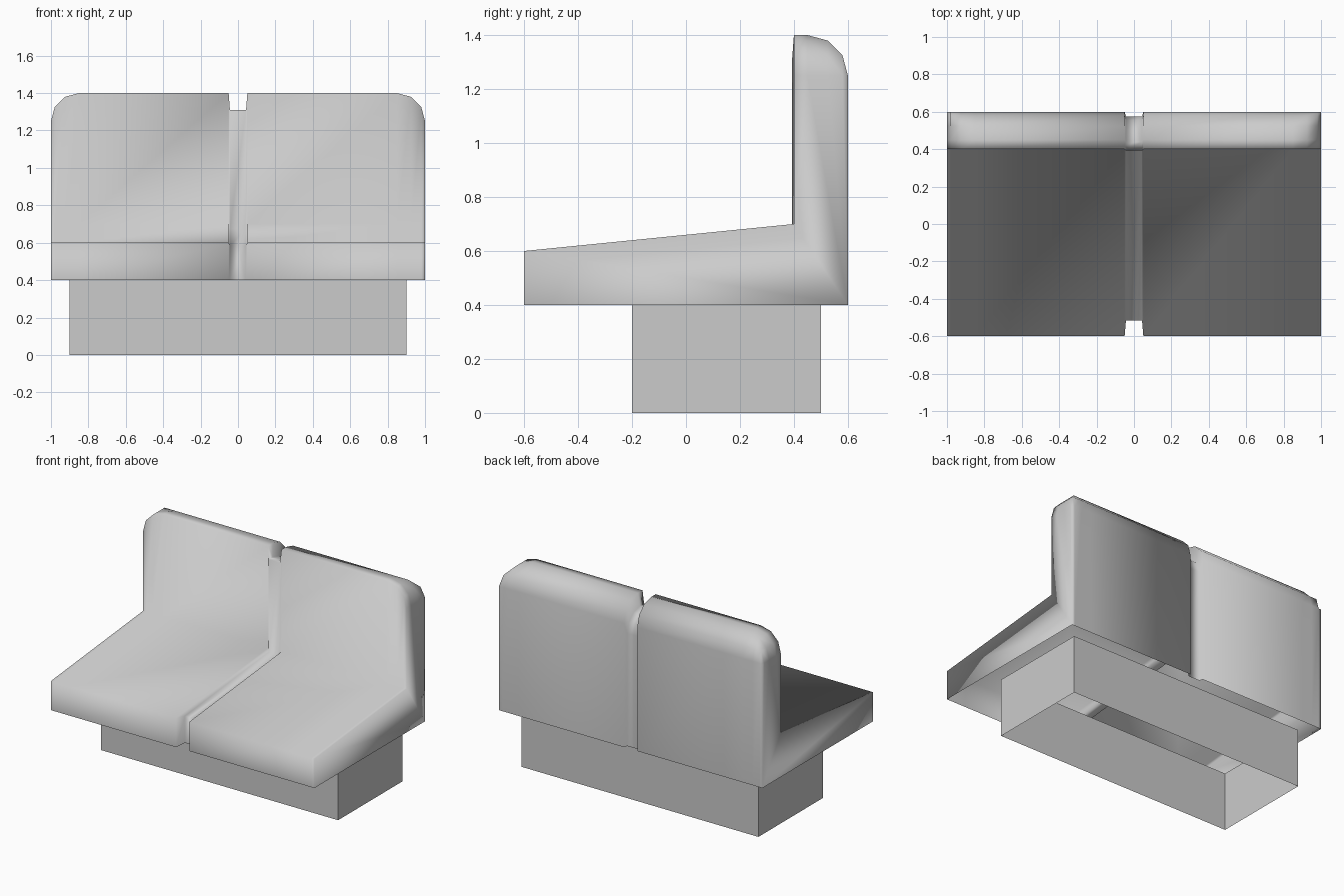
import bpy, bmesh
from math import sin, cos, radians

if "Cube" in bpy.data.objects:
    bpy.data.objects.remove(bpy.data.objects["Cube"])


def make_object(name, bm, smooth):
    bmesh.ops.recalc_face_normals(bm, faces=bm.faces[:])
    mesh = bpy.data.meshes.new(name)
    bm.to_mesh(mesh)
    bm.free()
    for p in mesh.polygons:
        p.use_smooth = smooth
    obj = bpy.data.objects.new(name, mesh)
    bpy.context.collection.objects.link(obj)
    return obj


# Rounded corner shared by the back edge and the ends of the backrest
R = 0.15
arc = [(R * sin(radians(a)), R * cos(radians(a))) for a in (0, 30, 60, 90)]

# Side profile (y, z), open along the underside
profile = [(-0.6, 0.4), (-0.6, 0.6), (0.4, 0.7), (0.4, 1.4)]
profile += [(0.45 + s, 1.25 + c) for s, c in arc]
profile += [(0.6, 0.4)]

# Smaller profile for the sunken strip between the two seats
K, CY, CZ = 0.908, 0.326, 0.42
strip = [(CY + K * (y - CY), max(0.4, CZ + K * (z - CZ))) for y, z in profile]
strip[0] = (strip[0][0], 0.4)
strip[-1] = (strip[-1][0], 0.4)

# Cross-sections from the centre outwards, lowered along the rounded ends
half = [(0.043, strip), (0.05, profile)]
half += [(0.85 + s, [(y, min(z, 1.25 + c)) for y, z in profile]) for s, c in arc]
sections = [(-x, p) for x, p in reversed(half)] + half

# Double seat shell
bm = bmesh.new()
rings = [[bm.verts.new((x, y, z)) for y, z in p] for x, p in sections]
for a, b in zip(rings, rings[1:]):
    for i in range(len(profile) - 1):
        bm.faces.new((a[i], b[i], b[i + 1], a[i + 1]))
bm.faces.new(rings[0])
bm.faces.new(rings[-1][::-1])
make_object("double_seat", bm, True)

# Hollow base: four walls, open at the top and bottom
bm = bmesh.new()
bmesh.ops.create_cube(bm, size=1)
caps = [f for f in bm.faces if abs(f.normal.z) > 0.5]
bmesh.ops.delete(bm, geom=caps, context='FACES_ONLY')
bmesh.ops.scale(bm, vec=(1.8, 0.7, 0.4), verts=bm.verts[:])
bmesh.ops.translate(bm, vec=(0, 0.15, 0.2), verts=bm.verts[:])
make_object("base", bm, False)
